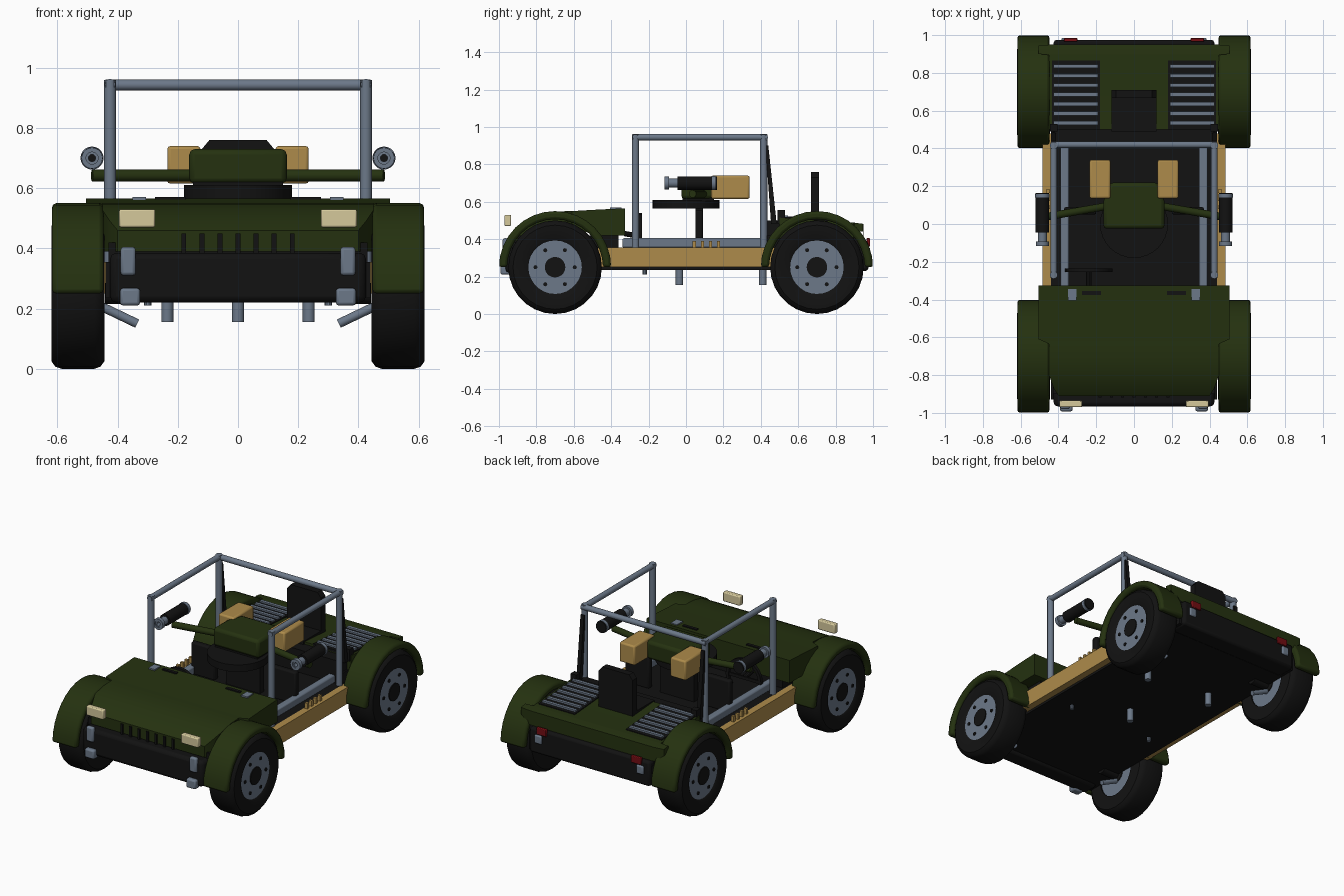
import bpy, bmesh, math
from mathutils import Vector

if "Cube" in bpy.data.objects:
    bpy.data.objects.remove(bpy.data.objects["Cube"], do_unlink=True)


def material(name, rgb):
    m = bpy.data.materials.new(name)
    m.use_nodes = True
    m.diffuse_color = (*rgb, 1)
    m.node_tree.nodes["Principled BSDF"].inputs["Base Color"].default_value = (*rgb, 1)
    return m


BLACK = material("black", (.006, .006, .006))
GREEN = material("dark_green", (.018, .031, .005))
GREY = material("steel_grey", (.15, .19, .25))
TAN = material("tan", (.42, .26, .07))
CREAM = material("cream", (.66, .58, .33))
RED = material("red", (.17, .004, .006))


def finish(name, bm, mat, bevel=0.0):
    bmesh.ops.recalc_face_normals(bm, faces=bm.faces)
    me = bpy.data.meshes.new(name)
    bm.to_mesh(me)
    bm.free()
    me.materials.append(mat)
    ob = bpy.data.objects.new(name, me)
    bpy.context.collection.objects.link(ob)
    if bevel:
        mod = ob.modifiers.new("bevel", "BEVEL")
        mod.width, mod.segments, mod.limit_method = bevel, 2, "ANGLE"
        mod.angle_limit = math.radians(40)
    bpy.ops.object.select_all(action="DESELECT")
    ob.select_set(True)
    bpy.context.view_layer.objects.active = ob
    bpy.ops.object.shade_smooth_by_angle(angle=math.radians(35))
    return ob


def bridge(name, rings, mat, bevel=0.0):
    """Skin a list of equal closed rings and cap both ends."""
    bm = bmesh.new()
    loops = [[bm.verts.new(p) for p in ring] for ring in rings]
    n = len(loops[0])
    for a, b in zip(loops, loops[1:]):
        for i in range(n):
            bm.faces.new((a[i], a[(i + 1) % n], b[(i + 1) % n], b[i]))
    bm.faces.new(loops[0])
    bm.faces.new(loops[-1])
    return finish(name, bm, mat, bevel)


def loft(name, rows, mat, bevel=0.0):
    """Rows of (y, half width, bottom z, top z), centred on x."""
    return bridge(name, [[(-w, y, b), (w, y, b), (w, y, t), (-w, y, t)]
                         for y, w, b, t in rows], mat, bevel)


def box(name, x, y, z, mat, bevel=0.0):
    return bridge(name, [[(x[0], v, z[0]), (x[1], v, z[0]), (x[1], v, z[1]), (x[0], v, z[1])]
                         for v in y], mat, bevel)


def rod(name, a, b, r, mat, sides=16, r2=None, bevel=0.0):
    a, b = Vector(a), Vector(b)
    q = (b - a).to_track_quat("Z", "Y")
    rings = [[c + q @ Vector((rad * math.cos(t), rad * math.sin(t), 0))
              for t in (math.tau * i / sides for i in range(sides))]
             for c, rad in ((a, r), (b, r if r2 is None else r2))]
    return bridge(name, rings, mat, bevel)


def lathe(name, profile, centre, axis, mat, sides=28):
    """Spin a closed (along, radius) profile about an axis."""
    bm = bmesh.new()
    axis = Vector(axis)
    up = Vector((0, 0, 1))
    vs = [bm.verts.new(Vector(centre) + axis * a + up * r) for a, r in profile]
    es = [bm.edges.new((vs[i - 1], vs[i])) for i in range(len(vs))]
    bmesh.ops.spin(bm, geom=vs + es, cent=centre, axis=axis, angle=math.tau,
                   steps=sides, use_merge=True)
    bmesh.ops.remove_doubles(bm, verts=bm.verts, dist=.0005)
    return finish(name, bm, mat)


def pair(name, fn):
    for s, side in ((1, "left"), (-1, "right")):
        fn(f"{side}_{name}", s)


def pair_box(name, x, y, z, mat, bevel=0.0):
    pair(name, lambda n, s: box(n, (s * x[0], s * x[1]), y, z, mat, bevel))


# Chassis tub, bumpers and side panels
box("chassis_tub", (-.44, .44), (-.93, .95), (.235, .355), BLACK)
box("front_bumper", (-.425, .425), (-.965, -.85), (.22, .385), BLACK, .02)
box("rear_bumper", (-.425, .425), (.85, .975), (.23, .39), BLACK, .015)
box("engine_bay", (-.43, .43), (-.9, -.36), (.35, .42), BLACK)
box("rear_bay", (-.43, .43), (.43, .93), (.35, .42), BLACK)
box("rear_bulkhead", (-.42, .42), (.42, .51), (.35, .50), BLACK)
pair_box("side_panel", (.44, .484), (-.47, .48), (.25, .355), TAN)
pair_box("sill_rail", (.345, .39), (-.34, .5), (.355, .405), GREY, .008)
for i in range(4):
    y = .045 + i * .043
    pair_box(f"panel_peg_{i}", (.445, .465), (y - .009, y + .009), (.35, .39), TAN)

# Hood with grille and latches
loft("hood", [(-.325, .505, .42, .565), (-.47, .505, .42, .558), (-.61, .505, .46, .55),
              (-.635, .45, .40, .55), (-.72, .45, .39, .545), (-.80, .45, .39, .527),
              (-.87, .425, .39, .49), (-.91, .40, .39, .46)], GREEN)
for i in range(7):
    x = (i - 3) * .06
    box(f"grille_slot_{i}", (x - .008, x + .008), (-.918, -.9), (.36, .45), BLACK)
pair_box("hood_handle", (.175, .275), (-.375, -.355), (.555, .57), BLACK)
pair_box("hood_clip", (.305, .35), (-.405, -.345), (.55, .57), GREY)

# Rear deck with slatted vents
loft("rear_deck", [(.5, .45, .39, .515), (.895, .45, .39, .488), (.9, .505, .44, .488),
                   (.945, .505, .44, .482), (.95, .44, .39, .48)], GREEN)
box("deck_well", (-.12, .12), (.49, .71), (.45, .521), BLACK)
pair("vent_panel", lambda n, s: bridge(n, [
    [(s * .18, y, z), (s * .435, y, z), (s * .435, y, z + .015), (s * .18, y, z + .015)]
    for y, z in ((.5, .505), (.865, .48))], BLACK))
for i in range(7):
    y = .535 + i * .05
    z = .522 - .067 * (y - .5)
    pair_box(f"vent_slat_{i}", (.19, .425), (y - .01, y + .01), (z - .01, z + .008), GREY)
bridge("rear_shield", [[(-.12, y, .46), (.12, y, .46), (.12, y, .73), (.095, y, .76),
                        (-.095, y, .76), (-.12, y, .73)] for y in (.667, .71)], BLACK)

# Wheels and fenders
TYRE = [(-.088, .14), (-.088, .225), (-.075, .243), (-.055, .25), (.055, .25),
        (.075, .243), (.088, .225), (.088, .155), (.078, .14)]


def wheel(name, s, y):
    c = (s * .532, y, .25)
    at = lambda d, dy=0, dz=0: (s * (.532 + d), y + dy, .25 + dz)
    lathe(name + "_tyre", TYRE, c, (s, 0, 0), BLACK)
    rod(name + "_rim", at(-.08), at(.08), .148, GREY, 28)
    rod(name + "_hub", at(-.085), at(.086), .055, BLACK, 20)
    for k in range(6):
        a = math.tau * k / 6
        dy, dz = .105 * math.cos(a), .105 * math.sin(a)
        rod(f"{name}_bolt_{k}", at(.07, dy, dz), at(.085, dy, dz), .011, BLACK, 8)
    rod(name + "_axle", at(-.09), at(-.2), .035, BLACK, 12)
    rod(name + "_arm", (s * .45, y, .205), (s * .335, y, .15), .015, GREY, 12)
    # Half-ring fender over the tyre
    arc = [math.pi * i / 16 for i in range(17)]
    ring = [(.3 * math.cos(a), .3 * math.sin(a)) for a in arc]
    ring += [(.256 * math.cos(a), .256 * math.sin(a)) for a in reversed(arc)]
    bridge(name + "_fender", [[(s * x, y + p, .25 + q) for p, q in ring]
                              for x in (.447, .618)], GREEN, .014)


for end, y in (("front", -.7), ("rear", .7)):
    pair(end + "_wheel", lambda n, s: wheel(n, s, y))


# Roll cage
def cage(name, s):
    x = s * .425
    rod(name + "_front_post", (x, -.27, .355), (x, -.27, .96), .02, GREY)
    rod(name + "_rear_post", (x, .415, .355), (x, .415, .96), .02, GREY)
    rod(name + "_top_bar", (x, -.285, .945), (x, .432, .945), .018, GREY)
    bridge(name + "_brace", [[(x - .012, y0, z), (x + .012, y0, z), (x + .012, y1, z),
                              (x - .012, y1, z)]
                             for y0, y1, z in ((.455, .485, .48), (.425, .44, .9))], BLACK)
    box(name + "_brace_foot", (x - .02, x + .02), (.49, .53), (.48, .555), BLACK)


pair("cage", cage)
rod("cage_crossbar", (-.44, .42, .943), (.44, .42, .943), .018, GREY)

# Seat backs, pedestal and steering wheel
pair_box("seat_back", (.2, .37), (.05, .09), (.35, .555), BLACK, .01)
box("turret_pedestal", (-.12, .12), (.05, .09), (.35, .57), BLACK)
lathe("steering_wheel", [(-.01, .105), (.01, .105), (.01, .125), (-.01, .125)],
      (-.24, -.245, .415), (0, 1, 0), BLACK, 20)
rod("steering_column", (-.24, -.33, .43), (-.24, -.245, .415), .015, BLACK, 10)
box("steering_spoke", (-.35, -.13), (-.25, -.24), (.405, .425), BLACK)

# Turret with side boxes, arms and tubes
rod("turret_disc", (0, 0, .565), (0, 0, .61), .18, BLACK, 32)
loft("turret_body", [(-.025, .162, .615, .73), (.12, .162, .615, .73),
                     (.22, .125, .615, .73)], GREEN, .018)
box("turret_base", (-.15, .15), (-.02, .15), (.605, .62), BLACK)
pair_box("ammo_box", (.125, .235), (.135, .34), (.615, .74), TAN, .01)


def gun(name, s):
    x, z = s * .485, .70
    rod(name + "_arm", (s * .14, .095, .642), (x, .035, .642), .02, GREEN)
    rod(name + "_sleeve", (x, -.045, z), (x, .165, z), .036, BLACK, 20)
    rod(name + "_rear_band", (x, .14, z), (x, .158, z), .0385, GREY, 20)
    lathe(name + "_barrel", [(-.06, .012), (-.06, .024), (.06, .024), (.06, .012)],
          (x, -.05, z), (0, 1, 0), GREY, 18)
    lathe(name + "_muzzle", [(-.012, .02), (-.012, .035), (.012, .035), (.012, .02)],
          (x, -.104, z), (0, 1, 0), GREY, 20)


pair("gun", gun)

# Lamps, hooks and underside pegs
pair_box("headlamp", (.275, .395), (-.97, -.935), (.47, .53), CREAM, .006)
pair_box("tail_lamp", (.3, .37), (.965, .985), (.36, .405), RED, .004)
pair_box("front_bracket", (.34, .39), (-.98, -.95), (.31, .405), GREY, .01)
pair_box("front_hook", (.325, .392), (-.992, -.94), (.21, .268), GREY, .01)
pair_box("rear_bracket", (.335, .385), (.96, .985), (.3, .355), GREY, .008)
rod("centre_peg", (0, -.035, .155), (0, -.035, .24), .02, GREY)
pair("underside_peg", lambda n, s: rod(n, (s * .235, .41, .155), (s * .235, .41, .24), .02, GREY))
pair("small_peg", lambda n, s: rod(n, (s * .3, -.22, .21), (s * .3, -.22, .24), .012, GREY, 10))
